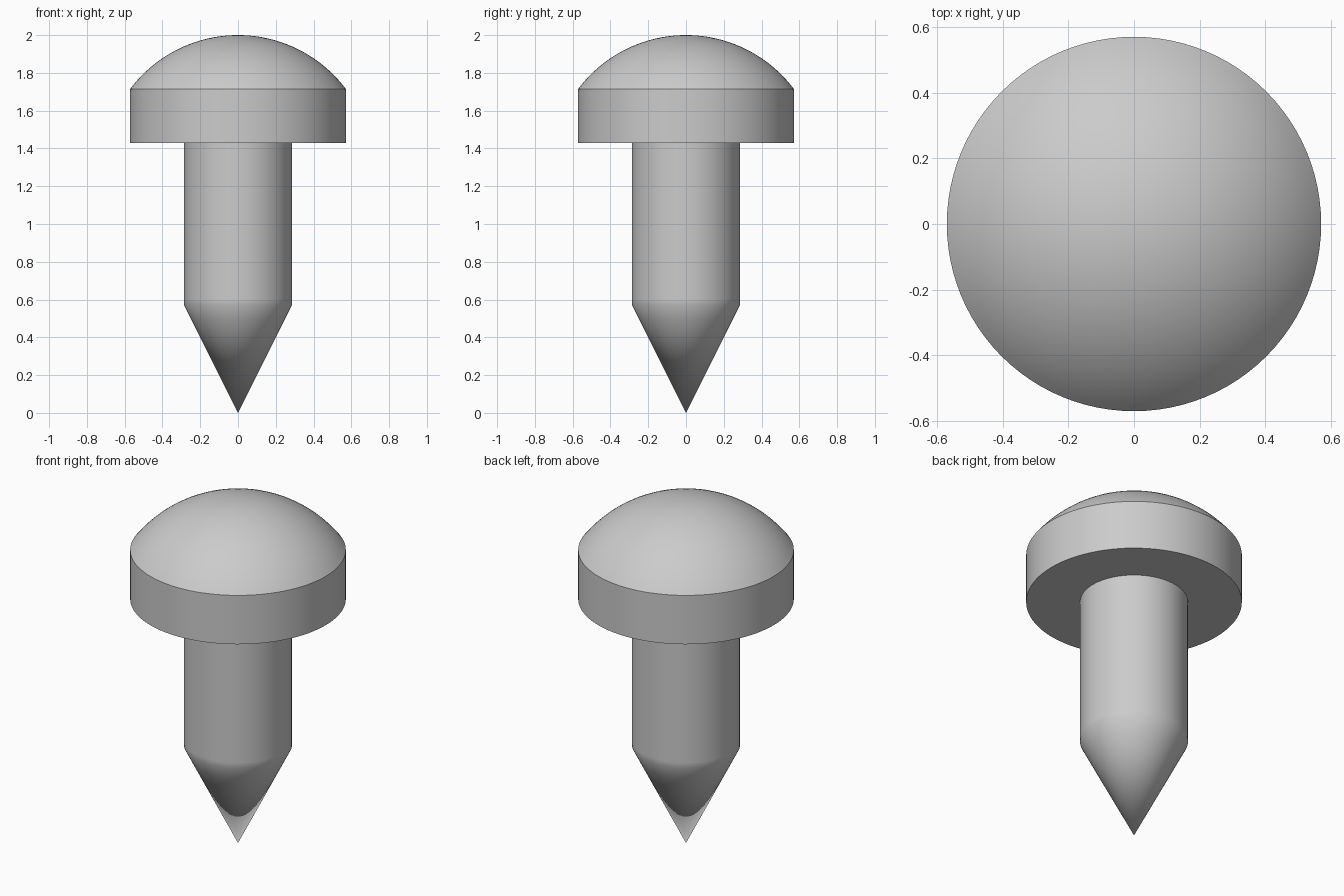
import bpy, bmesh, math
from mathutils import Vector

cube = bpy.data.objects.get("Cube")
if cube:
    bpy.data.objects.remove(cube, do_unlink=True)

UNIT = 2 / 7          # shaft radius; every other size is a multiple of it
SEGMENTS = 96

steel = bpy.data.materials.new("grey_metal")
steel.use_nodes = True
steel.diffuse_color = (0.6, 0.6, 0.6, 1)
steel.node_tree.nodes["Principled BSDF"].inputs["Base Color"].default_value = (0.6, 0.6, 0.6, 1)


def lathe(name, profile):
    """Revolve (radius, height) points around z into a closed solid."""
    bm = bmesh.new()
    verts = [bm.verts.new((r, 0, z)) for r, z in profile]
    edges = [bm.edges.new(pair) for pair in zip(verts, verts[1:])]
    bmesh.ops.spin(bm, geom=verts + edges, cent=Vector(), axis=(0, 0, 1),
                   angle=math.tau, steps=SEGMENTS)
    bmesh.ops.remove_doubles(bm, verts=bm.verts, dist=0.0001)
    bmesh.ops.recalc_face_normals(bm, faces=bm.faces)
    mesh = bpy.data.meshes.new(name)
    bm.to_mesh(mesh)
    bm.free()
    mesh.materials.append(steel)
    obj = bpy.data.objects.new(name, mesh)
    bpy.context.collection.objects.link(obj)
    bpy.ops.object.select_all(action='DESELECT')
    obj.select_set(True)
    bpy.context.view_layer.objects.active = obj
    bpy.ops.object.shade_smooth_by_angle(angle=math.radians(30))
    return obj


# Head: straight rim under a shallow spherical dome
rim_radius, rim_top = 2 * UNIT, 6 * UNIT
dome_radius = 2.5 * UNIT
dome_centre = 2 - dome_radius
half_angle = math.asin(rim_radius / dome_radius)
STEPS = 20
dome = [(dome_radius * math.sin(a), dome_centre + dome_radius * math.cos(a))
        for a in (half_angle * (1 - i / STEPS) for i in range(STEPS + 1))]
lathe("head", [(0, 5 * UNIT), (rim_radius, 5 * UNIT)] + dome)

# Shaft with a pointed tip; close rings keep the shoulder's soft shading narrow
tip_top = 2 * UNIT
lathe("shaft_and_tip", [
    (0, 0),
    (UNIT * 0.87, tip_top * 0.87),
    (UNIT, tip_top),
    (UNIT, tip_top + 0.03),
    (UNIT, 5 * UNIT + 0.01),
    (0, 5 * UNIT + 0.01),
])
